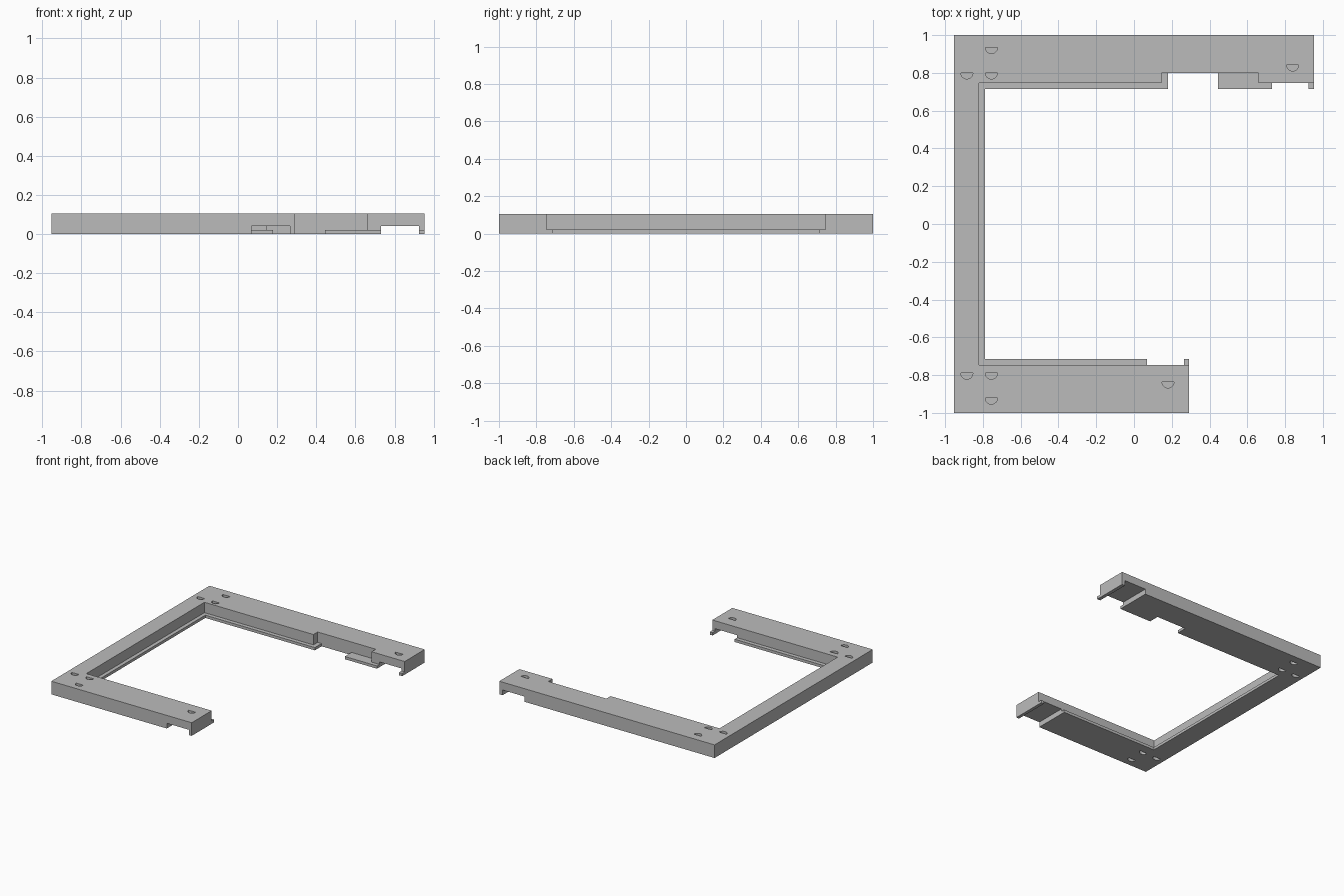
import bpy, bmesh, math

cube = bpy.data.objects.get("Cube")
if cube:
    bpy.data.objects.remove(cube, do_unlink=True)

HEIGHT, LEDGE_HEIGHT, NOTCH_HEIGHT = 0.105, 0.022, 0.042
END, WALL, LIP = 0.953, 0.747, 0.715

grey = bpy.data.materials.new("plain grey")
grey.use_nodes = True
colour = (0.5, 0.5, 0.5, 1)
grey.diffuse_color = colour
grey.node_tree.nodes["Principled BSDF"].inputs["Base Color"].default_value = colour


def prism(name, outline, z0, z1):
    """Extrude a flat outline between two heights."""
    bm = bmesh.new()
    face = bm.faces.new([bm.verts.new((x, y, z0)) for x, y in outline])
    top = bmesh.ops.extrude_face_region(bm, geom=[face])["geom"]
    verts = [g for g in top if isinstance(g, bmesh.types.BMVert)]
    bmesh.ops.translate(bm, verts=verts, vec=(0, 0, z1 - z0))
    bmesh.ops.recalc_face_normals(bm, faces=bm.faces)
    mesh = bpy.data.meshes.new(name)
    bm.to_mesh(mesh)
    bm.free()
    mesh.materials.append(grey)
    obj = bpy.data.objects.new(name, mesh)
    bpy.context.collection.objects.link(obj)
    return obj


def rect(x0, x1, y0, y1):
    return [(x0, y0), (x1, y0), (x1, y1), (x0, y1)]


def half_disc(x, y, r=0.032, steps=12):
    """Half disc with its flat side towards the back."""
    angles = [math.pi + math.pi * i / steps for i in range(steps + 1)]
    return [(x + r * math.cos(a), y + r * math.sin(a)) for a in angles]


def cut(target, cutter):
    cutter.hide_render = True
    mod = target.modifiers.new("cut", "BOOLEAN")
    mod.operation, mod.solver, mod.object = "DIFFERENCE", "EXACT", cutter
    bpy.context.view_layer.objects.active = target
    bpy.ops.object.modifier_apply(modifier=mod.name)
    bpy.data.objects.remove(cutter, do_unlink=True)


# Frame: spine, short front arm and long, stepped back arm
frame = prism("frame", [
    (-END, -1), (0.29, -1), (0.29, -WALL), (-0.82, -WALL), (-0.82, WALL),
    (0.145, WALL), (0.145, 0.8), (0.66, 0.8), (0.66, WALL),
    (END, WALL), (END, 1), (-END, 1)], 0, HEIGHT)

# Channels across the underside near both arm ends
cut(frame, prism("front_channel", rect(0.07, 0.265, -1.1, -0.6), -0.1, NOTCH_HEIGHT))
cut(frame, prism("back_channel", rect(0.73, 0.925, 0.6, 1.1), -0.1, NOTCH_HEIGHT))

# Half-round pockets, on both faces at the corners
corner_holes = [(-0.885, 0.8), (-0.755, 0.8), (-0.755, 0.934),
                (-0.885, -0.79), (-0.755, -0.79), (-0.755, -0.922)]
end_holes = [(0.18, -0.836), (0.84, 0.842)]
for x, y in corner_holes + end_holes:
    cut(frame, prism("top_pocket", half_disc(x, y), 0.06, 0.2))
for x, y in corner_holes:
    cut(frame, prism("bottom_pocket", half_disc(x, y), -0.1, 0.05))

# Thin inner ledge along the foot of the walls
prism("inner_ledge", [
    (0.07, -WALL), (-0.82, -WALL), (-0.82, WALL), (0.145, WALL), (0.145, 0.8),
    (0.18, 0.8), (0.18, LIP), (-0.79, LIP), (-0.79, -LIP), (0.07, -LIP)],
    0, LEDGE_HEIGHT)
prism("back_arm_ledge", [
    (0.445, LIP), (0.73, LIP), (0.73, WALL), (0.66, WALL), (0.66, 0.8),
    (0.445, 0.8)], 0, LEDGE_HEIGHT)
prism("front_end_tab", rect(0.265, 0.29, -WALL, -LIP), 0, LEDGE_HEIGHT)
prism("back_end_tab", rect(0.925, END, LIP, WALL), 0, LEDGE_HEIGHT)
